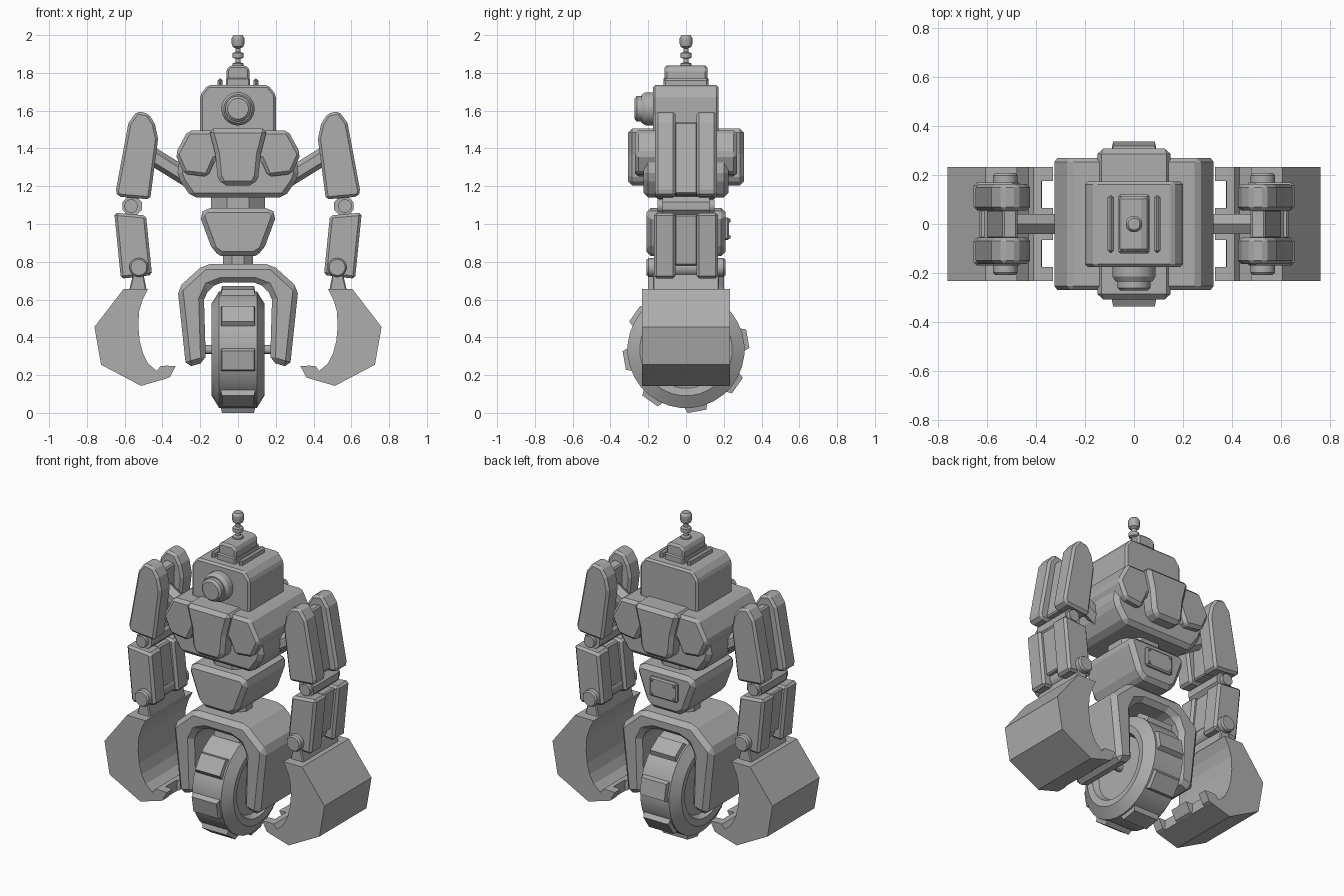
import bpy, bmesh, math
from mathutils import Matrix, Vector

if "Cube" in bpy.data.objects:
    bpy.data.objects.remove(bpy.data.objects["Cube"])

steel = bpy.data.materials.new("plain grey metal")
steel.diffuse_color = (0.42, 0.42, 0.42, 1)
steel.use_nodes = True
steel.node_tree.nodes["Principled BSDF"].inputs["Base Color"].default_value = steel.diffuse_color


def finish(name, bm, bevel=0.0, mirror="", smooth=False):
    """Turn a bmesh into an object with optional bevel and mirror."""
    bmesh.ops.recalc_face_normals(bm, faces=bm.faces[:])
    me = bpy.data.meshes.new(name)
    bm.to_mesh(me)
    bm.free()
    me.materials.append(steel)
    ob = bpy.data.objects.new(name, me)
    bpy.context.scene.collection.objects.link(ob)
    if bevel:
        b = ob.modifiers.new("Bevel", 'BEVEL')
        b.width, b.segments, b.limit_method = bevel, 1, 'ANGLE'
        b.angle_limit = math.radians(35)
    if mirror:
        m = ob.modifiers.new("Mirror", 'MIRROR')
        m.use_axis = ("X" in mirror, "Y" in mirror, False)
        m.use_mirror_merge = False
    if smooth:
        bpy.ops.object.select_all(action='DESELECT')
        ob.select_set(True)
        bpy.context.view_layer.objects.active = ob
        bpy.ops.object.shade_smooth_by_angle(angle=math.radians(30))
    return ob


def add_prism(bm, pts, y0, y1):
    f = bm.faces.new([bm.verts.new((x, y0, z)) for x, z in pts])
    r = bmesh.ops.extrude_face_region(bm, geom=[f])
    vs = [v for v in r["geom"] if isinstance(v, bmesh.types.BMVert)]
    bmesh.ops.translate(bm, verts=vs, vec=(0, y1 - y0, 0))
    if f.is_valid and len(f.link_loops if hasattr(f, "link_loops") else f.loops) == 0:
        bm.faces.remove(f)


def prism(name, pts, y0, y1, bevel=0.0, mirror=""):
    """Front-view (x, z) outline pushed from y0 to y1."""
    bm = bmesh.new()
    add_prism(bm, pts, y0, y1)
    return finish(name, bm, bevel, mirror)


def sym(half):
    """Right half outline -> full symmetric outline."""
    return half + [(-x, z) for x, z in reversed(half)]


def box(name, x0, x1, y0, y1, z0, z1, bevel=0.0, mirror=""):
    return prism(name, [(x0, z0), (x1, z0), (x1, z1), (x0, z1)], y0, y1, bevel, mirror)


def lathe(name, prof, axis, loc, n=24, mirror="", smooth=True):
    """Spin a (radius, height) profile around an axis, with flat end caps."""
    bm = bmesh.new()
    rings = [[bm.verts.new((r * math.cos(2 * math.pi * (i + .5) / n),
                            r * math.sin(2 * math.pi * (i + .5) / n), h))
              for i in range(n)] for r, h in prof]
    for a, b in zip(rings, rings[1:]):
        for i in range(n):
            j = (i + 1) % n
            bm.faces.new((a[i], a[j], b[j], b[i]))
    bm.faces.new(rings[0])
    bm.faces.new(rings[-1])
    rot = {"X": Matrix.Rotation(math.pi / 2, 4, 'Y'),
           "Y": Matrix.Rotation(-math.pi / 2, 4, 'X'), "Z": Matrix()}[axis]
    bm.transform(Matrix.Translation(loc) @ rot)
    return finish(name, bm, 0, mirror, smooth)


# wheel with eight tread blocks
WZ = 0.335
lathe("wheel", [(.07, -.10), (.19, -.10), (.205, -.135), (.245, -.14), (.31, -.10),
                (.31, .10), (.245, .14), (.205, .135), (.19, .10), (.07, .10)],
      "X", (0, 0, WZ), 32)
bm = bmesh.new()
for k in range(8):
    g = bmesh.ops.create_cube(bm, size=1)["verts"]
    for v in g:
        top = v.co.z > 0
        v.co = Vector((math.copysign(.085 if top else .097, v.co.x),
                       math.copysign(.05 if top else .072, v.co.y),
                       .332 if top else .27))
    a = math.radians(10 + 45 * k - 90)
    bmesh.ops.transform(bm, verts=g, matrix=Matrix.Translation((0, 0, WZ)) @ Matrix.Rotation(a, 4, 'X'))
finish("wheel_treads", bm)
lathe("axle", [(.025, -.22), (.025, .22)], "X", (0, 0, .335), 12)

# arched fork over the wheel
prism("wheel_fork", sym([(.18, .787), (.32, .66), (.275, .24), (.17, .27),
                         (.18, .60), (.15, .665), (.085, .69)]), -.2, .2, .028)
lathe("lower_waist", [(.085, .76), (.085, .86)], "Z", (0, 0, 0), 8, smooth=False)

# abdomen with riveted back plate
prism("abdomen", sym([(.17, 1.085), (.205, 1.05), (.135, .86), (.09, .83)]), -.21, .21, .035)
box("back_plate", -.095, .095, .20, .228, .915, 1.035, .008)
for x in (-.078, .078):
    for z in (.932, 1.018):
        lathe("plate_rivet", [(.01, .22), (.01, .233), (.006, .236)], "Y", (x, 0, z), 10)
lathe("upper_waist", [(.155, 1.06), (.155, 1.16)], "Z", (0, 0, 0), 8, smooth=False)

# chest, shoulder armour and centre plate
prism("lower_chest", sym([(.30, 1.42), (.32, 1.27), (.305, 1.225), (.245, 1.14)]), -.225, .225, .025)
prism("chest_armour", sym([(.265, 1.495), (.332, 1.37), (.285, 1.265), (.16, 1.25), (.12, 1.34)]),
      -.27, .27, .018)
prism("centre_chest_plate", sym([(.155, 1.505), (.12, 1.37), (.108, 1.25), (.085, 1.205)]),
      -.307, .307, .022)

# head with eye, cap, strips and antenna
prism("head", sym([(.16, 1.735), (.2, 1.685), (.2, 1.48)]), -.175, .173, .012)
lathe("eye", [(.088, -.15), (.088, -.215), (.075, -.235), (.068, -.235), (.068, -.26), (.055, -.272)],
      "Y", (0, 0, 1.61), 24)
box("head_cap_base", -.064, .064, -.12, .12, 1.72, 1.775, .008)
prism("head_cap", sym([(.04, 1.84), (.062, 1.82), (.062, 1.75)]), -.113, .113, .012)
box("head_strip", .082, .108, -.118, .118, 1.72, 1.77, .01, "X")
lathe("antenna", [(.03, 1.83), (.03, 1.85), (.014, 1.855), (.014, 1.875), (.03, 1.88), (.03, 1.905),
                  (.014, 1.91), (.014, 1.93), (.03, 1.94), (.034, 1.955), (.034, 1.985), (.024, 2.0)],
      "Z", (0, 0, 0), 16)

# hexagonal shoulder rods
p, q = Vector((.22, 0, 1.215)), Vector((.5, 0, 1.388))
bm = bmesh.new()
bmesh.ops.create_cone(bm, cap_ends=True, segments=6, radius1=.047, radius2=.047, depth=(q - p).length,
                      matrix=Matrix.Translation((p + q) / 2) @ (q - p).to_track_quat('Z', 'Y').to_matrix().to_4x4())
finish("shoulder_rod", bm, 0, "X")

# upper arms: two slabs around a core
prism("upper_arm_slab", [(.475, 1.585), (.535, 1.597), (.58, 1.535), (.648, 1.17), (.635, 1.145),
                         (.465, 1.13), (.423, 1.45), (.44, 1.53)], .055, .163, .022, "XY")
prism("upper_arm_core", [(.475, 1.53), (.535, 1.54), (.60, 1.16), (.49, 1.15)], -.06, .06, .008, "X")

# elbows
lathe("elbow_pin", [(.036, -.15), (.036, .15)], "Y", (.566, 0, 1.095), 16, "X")
lathe("elbow_hub", [(.055, -.125), (.055, .125)], "Y", (.56, 0, 1.095), 8, "X", False)

# forearms
prism("forearm_slab", [(.655, 1.06), (.487, 1.045), (.455, .73), (.62, .71)], .055, .17, .014, "XY")
prism("forearm_core", [(.63, 1.05), (.51, 1.04), (.48, .79), (.60, .78)], -.06, .06, .008, "X")

# wrists
lathe("wrist_pin", [(.042, -.208), (.05, -.198), (.05, .198), (.042, .208)], "Y", (.525, 0, .77), 20, "X")
prism("wrist_link", [(.505, .76), (.55, .76), (.578, .64), (.482, .64)], -.175, .175, .006, "X")

# scoop claws with three teeth on the lip
prism("claw", [(.476, .657), (.605, .657), (.76, .455), (.725, .255), (.513, .143), (.375, .183),
               (.378, .25), (.41, .248), (.43, .222), (.476, .262), (.503, .315), (.52, .38),
               (.528, .46), (.523, .54), (.505, .60)], -.232, .232, 0, "X")
bm = bmesh.new()
for y0, y1 in ((-.232, -.175), (-.065, .065), (.175, .232)):
    add_prism(bm, [(.376, .183), (.36, .19), (.33, .248), (.379, .25)], y0, y1)
finish("claw_teeth", bm, 0, "X")
